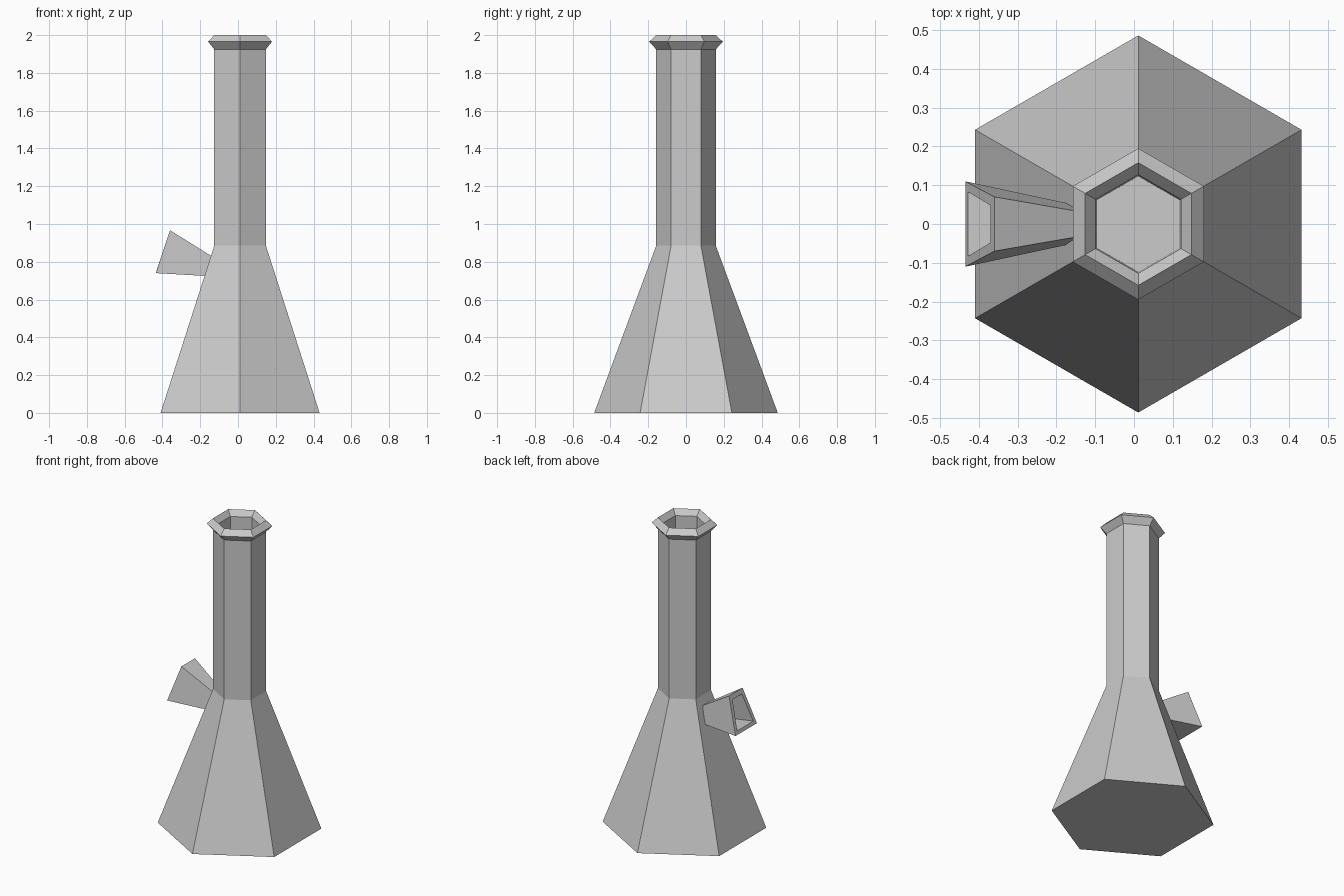
import bpy, bmesh, math
from mathutils import Vector

if "Cube" in bpy.data.objects:
    bpy.data.objects.remove(bpy.data.objects["Cube"])

grey = bpy.data.materials.new("light grey")
grey.diffuse_color = (0.6, 0.6, 0.6, 1)
grey.use_nodes = True
grey.node_tree.nodes["Principled BSDF"].inputs["Base Color"].default_value = grey.diffuse_color


def loft(name, rings):
    """Skin a closed solid through a list of equal-sided rings."""
    bm = bmesh.new()
    loops = [[bm.verts.new(p) for p in ring] for ring in rings]
    n = len(loops[0])
    for a, b in zip(loops, loops[1:]):
        for i in range(n):
            j = (i + 1) % n
            bm.faces.new((a[i], a[j], b[j], b[i]))
    bm.faces.new(loops[0][::-1])
    bm.faces.new(loops[-1])
    bmesh.ops.recalc_face_normals(bm, faces=bm.faces)
    mesh = bpy.data.meshes.new(name)
    bm.to_mesh(mesh)
    bm.free()
    mesh.materials.append(grey)
    obj = bpy.data.objects.new(name, mesh)
    bpy.context.collection.objects.link(obj)
    return obj


def hexagon(r, z, cx=0.011):
    return [(cx + r * math.cos(a), r * math.sin(a), z)
            for a in (math.radians(30 + 60 * i) for i in range(6))]


# Six-sided flask: flared base, straight neck, rolled lip, hollow bore
profile = [(0.486, 0), (0.158, 0.885), (0.158, 1.925), (0.195, 1.965),
           (0.158, 2.0), (0.127, 1.965), (0.123, 0.9)]
loft("flask_body", [hexagon(r, z) for r, z in profile])


def trapezoid(bottom, top):
    """Cross-section from (x, half width, z) of its lower and upper edge."""
    (xb, yb, zb), (xt, yt, zt) = bottom, top
    return [(xb, -yb, zb), (xb, yb, zb), (xt, yt, zt), (xt, -yt, zt)]


# Side funnel: tapered four-sided cup with a recessed mouth
loft("side_funnel", [
    trapezoid((-0.10, 0.038, 0.721), (-0.10, 0.025, 0.805)),
    trapezoid((-0.435, 0.110, 0.740), (-0.36, 0.070, 0.967)),
    trapezoid((-0.428, 0.083, 0.762), (-0.37, 0.048, 0.937)),
    trapezoid((-0.25, 0.050, 0.750), (-0.22, 0.030, 0.850)),
])
